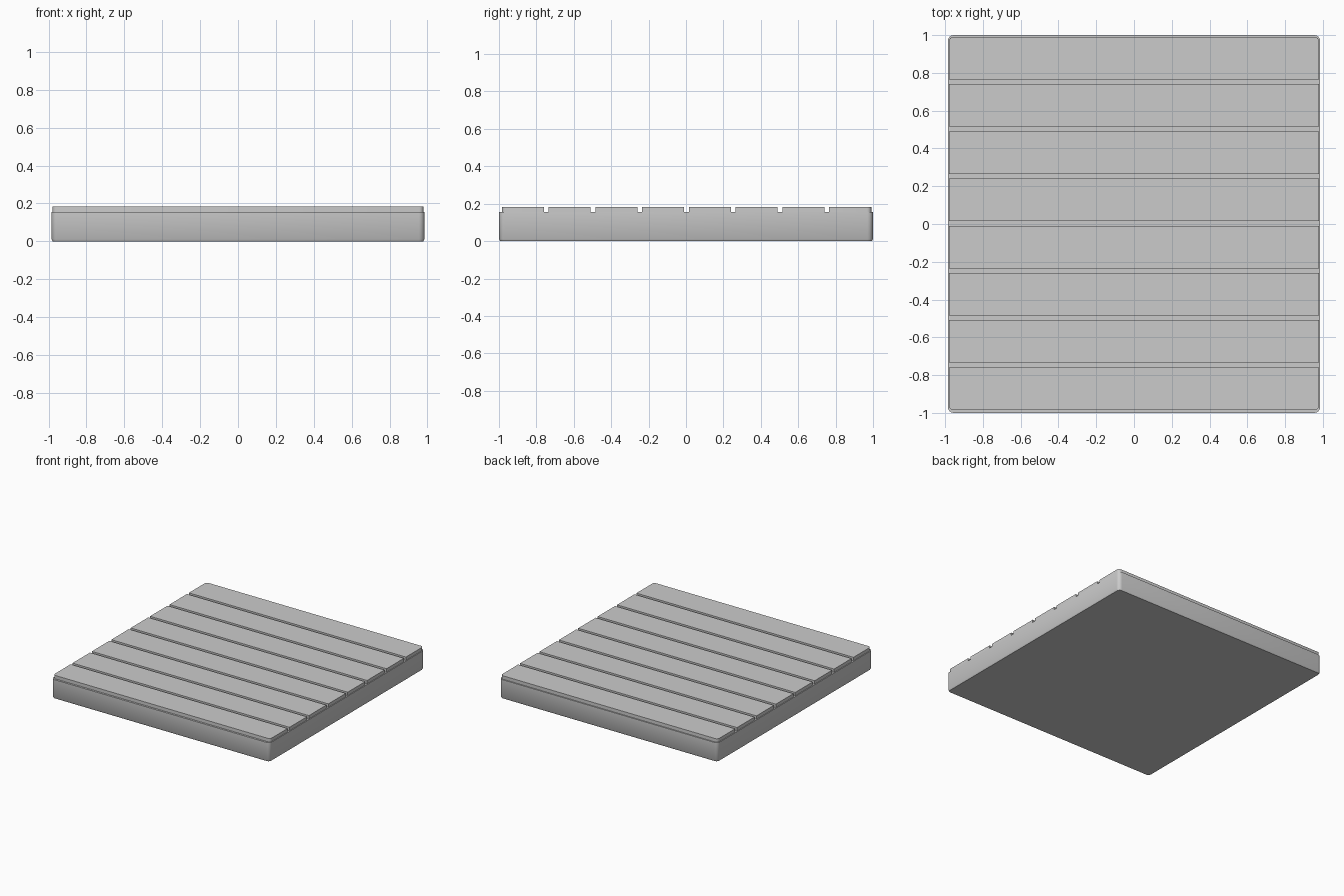
import bpy, bmesh, math

if "Cube" in bpy.data.objects:
    bpy.data.objects.remove(bpy.data.objects["Cube"])

BASE_X, BASE_Y = 0.985, 1.0      # half sizes of the base
BASE_TOP, PLANK_TOP = 0.155, 0.183


def outline(x0, x1, y0, y1, r_front, r_back, seg=4):
    """Rectangle with separately rounded front and back corners."""
    pts = []
    corners = [(x1, y1, -1, -1, r_back, 0), (x0, y1, 1, -1, r_back, 90),
               (x0, y0, 1, 1, r_front, 180), (x1, y0, -1, 1, r_front, 270)]
    for x, y, sx, sy, r, start in corners:
        if r == 0:
            pts.append((x, y))
            continue
        for i in range(seg + 1):
            a = math.radians(start + 90 * i / seg)
            pts.append((x + sx * r + r * math.cos(a), y + sy * r + r * math.sin(a)))
    return pts


def loft(name, layers):
    """Closed solid through stacked outlines: [(outline, z), ...]."""
    bm = bmesh.new()
    rings = [[bm.verts.new((x, y, z)) for x, y in pts] for pts, z in layers]
    n = len(rings[0])
    for a, b in zip(rings, rings[1:]):
        for i in range(n):
            j = (i + 1) % n
            bm.faces.new((a[i], a[j], b[j], b[i]))
    bm.faces.new(rings[0][::-1])
    bm.faces.new(rings[-1])
    mesh = bpy.data.meshes.new(name)
    bm.to_mesh(mesh)
    bm.free()
    obj = bpy.data.objects.new(name, mesh)
    bpy.context.collection.objects.link(obj)
    bpy.ops.object.select_all(action='DESELECT')
    obj.select_set(True)
    bpy.context.view_layer.objects.active = obj
    bpy.ops.object.shade_smooth_by_angle(angle=math.radians(40))
    return obj


# Base slab with rounded corners and a softened lower edge
def base_ring(inset):
    x, y = BASE_X - inset, BASE_Y - inset
    return outline(-x, x, -y, y, 0.03 - inset, 0.03 - inset)


loft("base", [(base_ring(0.007), 0), (base_ring(0), 0.011), (base_ring(0), BASE_TOP)])

# Eight planks; the outermost ones follow the rounded base corners
COUNT, PITCH, WIDTH = 8, 0.25, 0.225
for i in range(COUNT):
    yc = (i - (COUNT - 1) / 2) * PITCH + 0.003
    ring = outline(-0.979, 0.979, yc - WIDTH / 2, yc + WIDTH / 2,
                   0.022 if i == 0 else 0, 0.022 if i == COUNT - 1 else 0)
    loft(f"plank_{i + 1}", [(ring, BASE_TOP), (ring, PLANK_TOP)])
